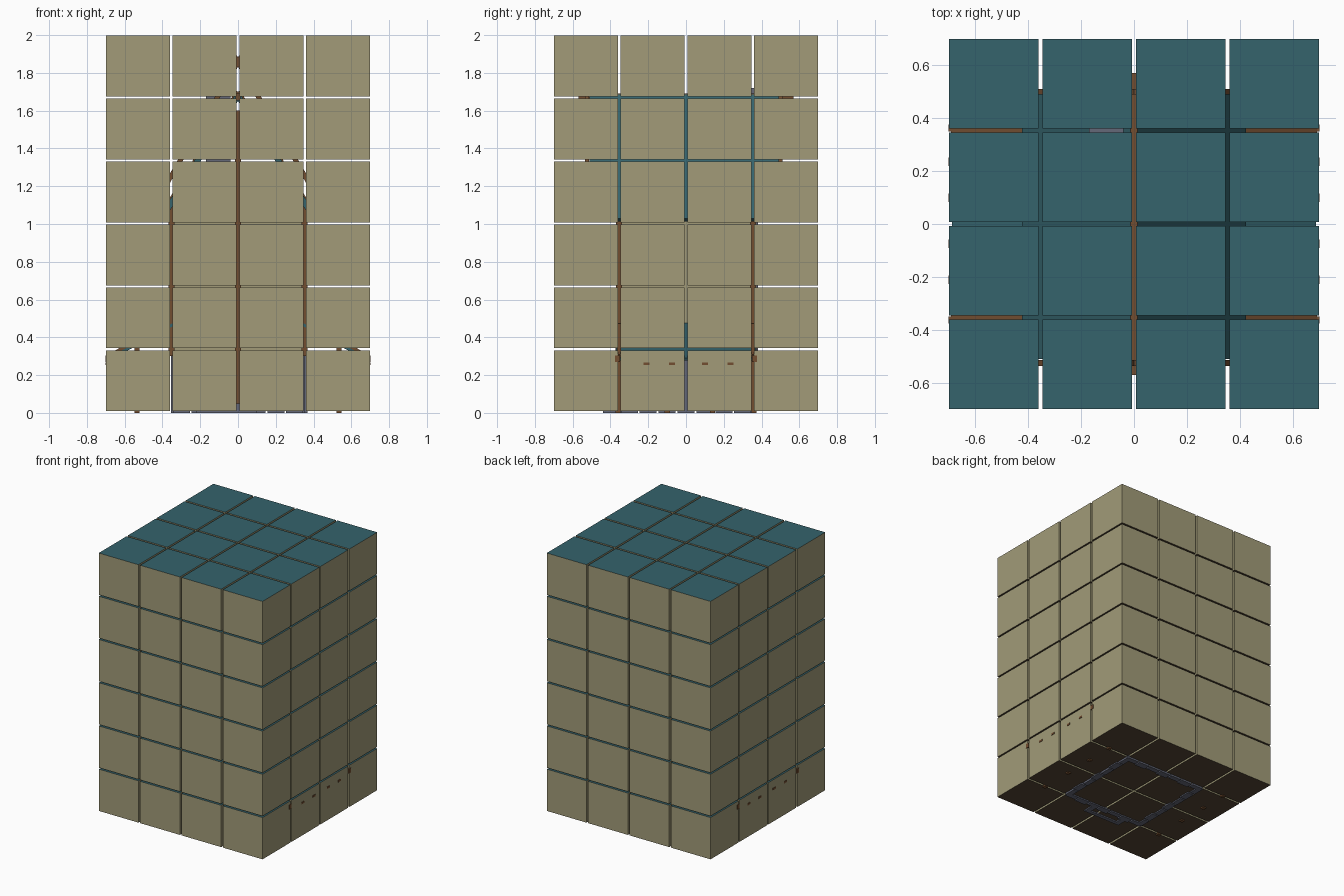
import bpy, bmesh, math
from mathutils import Matrix, Vector

if "Cube" in bpy.data.objects:
    bpy.data.objects.remove(bpy.data.objects["Cube"])


def mat(name, c):
    m = bpy.data.materials.new(name)
    m.diffuse_color = (*c, 1)
    m.use_nodes = True
    m.node_tree.nodes["Principled BSDF"].inputs["Base Color"].default_value = m.diffuse_color
    return m


TEAL = mat("teal", (0.035, 0.125, 0.15))
KHAKI = mat("khaki", (0.36, 0.33, 0.19))
EARTH = mat("earth", (0.09, 0.06, 0.035))
WOOD = mat("wood", (0.17, 0.075, 0.03))
STONE = mat("stone", (0.13, 0.14, 0.19))


def add_box(bm, lo, hi):
    size = [b - a for a, b in zip(lo, hi)]
    mid = [(a + b) / 2 for a, b in zip(lo, hi)]
    bmesh.ops.create_cube(bm, size=1, matrix=Matrix.Translation(mid) @ Matrix.Diagonal((*size, 1)))


def add_beam(bm, a, b, w, t):
    """Box along a slope in the xz plane: w = width in y, t = thickness."""
    a, b = Vector(a), Vector(b)
    d = b - a
    rot = Matrix.Rotation(-math.atan2(d.z, d.x), 4, 'Y')
    bmesh.ops.create_cube(bm, size=1, matrix=Matrix.Translation((a + b) / 2) @ rot
                          @ Matrix.Diagonal((d.length, w, t, 1)))


def finish(bm, name, *mats):
    me = bpy.data.meshes.new(name)
    bm.to_mesh(me)
    bm.free()
    for m in mats:
        me.materials.append(m)
    ob = bpy.data.objects.new(name, me)
    bpy.context.collection.objects.link(ob)
    return ob


def boxes(name, m, spans):
    bm = bmesh.new()
    for lo, hi in spans:
        add_box(bm, lo, hi)
    return finish(bm, name, m)


# Grid of 4 x 4 x 6 blocks: teal tops, khaki sides, earth undersides
P, W, PZ, H = 0.353, 0.338, 0.3333, 0.322
bm = bmesh.new()
for i in range(4):
    for j in range(4):
        for k in range(6):
            x, y, z = (i - 1.5) * P, (j - 1.5) * P, 0.009 + k * PZ
            add_box(bm, (x - W / 2, y - W / 2, z), (x + W / 2, y + W / 2, z + H))
bm.normal_update()
for f in bm.faces:
    f.material_index = 1 if f.normal.z > 0.5 else 2 if f.normal.z < -0.5 else 0
finish(bm, "block_grid", KHAKI, TEAL, EARTH)

# Stone footing ring with an uneven edge, and front steps
spans = []
for s in (-1, 1):
    for n in range(7):
        c = -0.3 + n * 0.1
        d = 0.012 * (n % 2)
        spans.append(((c - 0.045, s * 0.335 - 0.02 - d, 0), (c + 0.045, s * 0.335 + 0.02, 0.32)))
        spans.append(((s * 0.335 - 0.02, c - 0.045, 0), (s * 0.335 + 0.02 + d, c + 0.045, 0.32)))
spans.append(((-0.22, -0.44, 0), (0.10, -0.41, 0.05)))
spans += [((x - 0.02, -0.44, 0), (x + 0.02, -0.34, 0.05)) for x in (-0.2, 0.08)]
boxes("stone_footing", STONE, spans)

# House walls and chimney enclosed by the blocks
boxes("house_walls", KHAKI, [((-0.34, -0.34, 0.32), (0.34, 0.34, 1.1))])
boxes("chimney", STONE, [((-0.17, 0.33, 0.3), (-0.04, 0.38, 1.72))])

# Timber corner posts, mid posts and side shelter posts
spans = [((sx * 0.352 - 0.015, sy * 0.355 - 0.015, 0.3), (sx * 0.352 + 0.015, sy * 0.355 + 0.015, 1.1))
         for sx in (-1, 1) for sy in (-1, 1)]
spans += [((-0.015, s * 0.355 - 0.015, 0.02), (0.015, s * 0.355 + 0.015, 1.6)) for s in (-1, 1)]
spans += [((s * 0.535 - 0.014, y - 0.014, 0), (s * 0.535 + 0.014, y + 0.014, 0.36))
          for s in (-1, 1) for y in (-0.36, -0.1, 0.14, 0.36)]
boxes("timber_posts", WOOD, spans)

# Steep main roof and low side roofs
bm = bmesh.new()
for s in (-1, 1):
    add_beam(bm, (0, 0, 1.68), (s * 0.41, 0, 1.02), 1.02, 0.03)
    add_beam(bm, (s * 0.34, 0, 0.47), (s * 0.685, 0, 0.285), 0.74, 0.015)
finish(bm, "roof_slopes", TEAL)

# Ridge beam
boxes("ridge_beam", WOOD, [((-0.014, -0.57, 1.655), (0.014, 0.57, 1.69))])

# Crossed front gable boards whose tips reach the top
bm = bmesh.new()
for s in (-1, 1):
    add_beam(bm, (s * 0.075, -0.525, 1.985), (-s * 0.45, -0.525, 1.09), 0.022, 0.025)
    add_beam(bm, (0, 0.5, 1.7), (s * 0.42, 0.5, 1.02), 0.022, 0.025)
finish(bm, "gable_boards", WOOD)

# Rafter tails showing through the sides
spans = [((s * 0.66 - 0.042, y - 0.016, 0.253), (s * 0.66 + 0.042, y + 0.016, 0.268))
         for s in (-1, 1) for y in (-0.21, -0.075, 0.1, 0.235)]
spans += [((s * 0.66 - 0.042, y - 0.014, 0.27), (s * 0.66 + 0.042, y + 0.014, 0.305))
          for s in (-1, 1) for y in (-0.363, 0.363)]
boxes("rafter_tails", WOOD, spans)

# Side roof edge boards
bm = bmesh.new()
for s in (-1, 1):
    for y in (-0.355, 0.355):
        add_beam(bm, (s * 0.38, y, 0.46), (s * 0.685, y, 0.295), 0.022, 0.03)
finish(bm, "side_roof_edges", WOOD)
